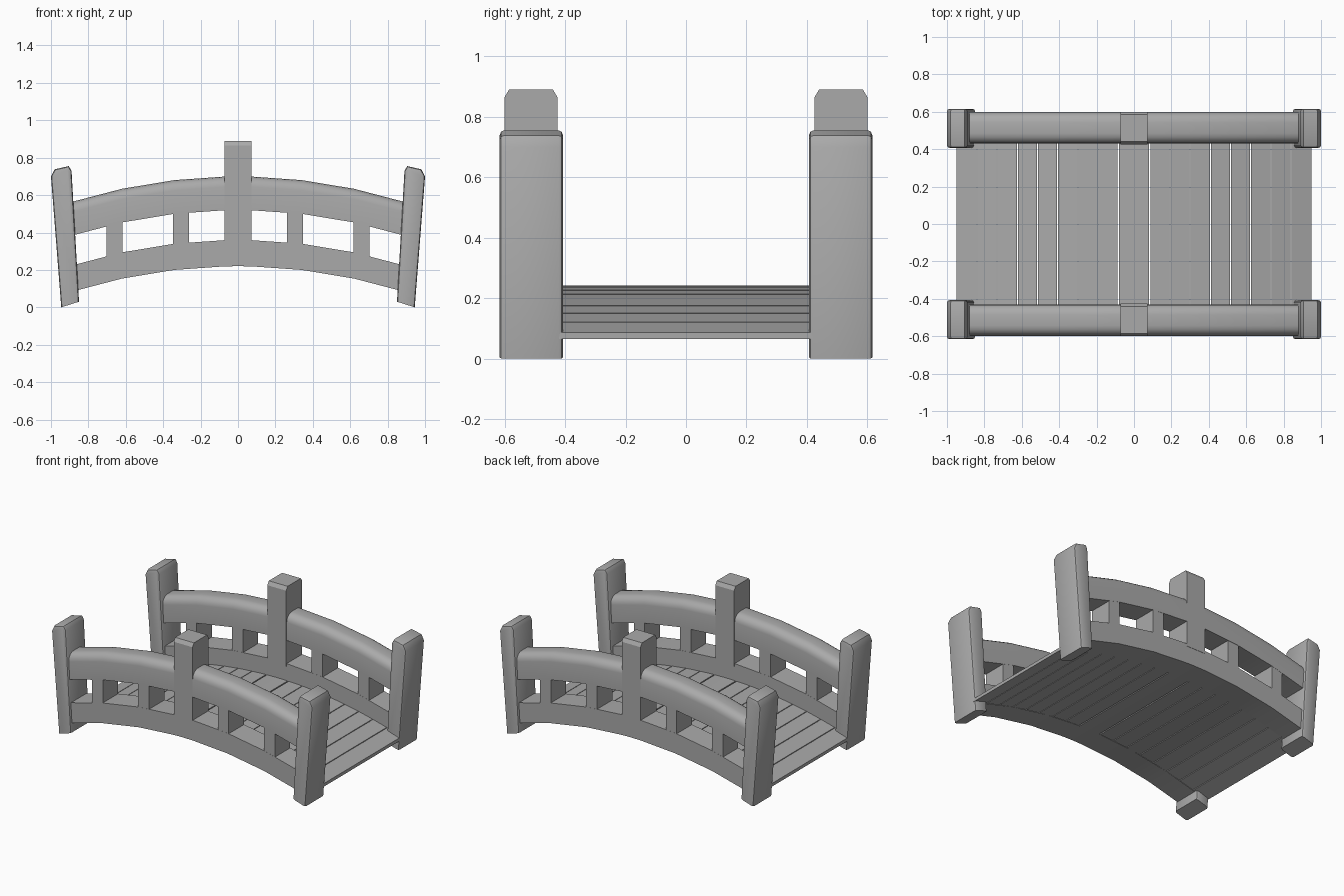
import bpy, bmesh, math

if "Cube" in bpy.data.objects:
    bpy.data.objects.remove(bpy.data.objects["Cube"], do_unlink=True)

GREY = (0.4, 0.4, 0.4, 1)
mat = bpy.data.materials.new("plain grey")
mat.use_nodes = True
mat.diffuse_color = GREY
mat.node_tree.nodes["Principled BSDF"].inputs["Base Color"].default_value = GREY

HALF_LENGTH = 0.95
STATIONS = [-0.9, -0.62, -0.34, -0.07, 0, 0.07, 0.34, 0.62, 0.9]


def arch(x):
    """Height change of the bridge curve at x."""
    return -0.172 * x * x


def finish(name, bm, smooth=False):
    bmesh.ops.recalc_face_normals(bm, faces=bm.faces[:])
    mesh = bpy.data.meshes.new(name)
    bm.to_mesh(mesh)
    bm.free()
    mesh.materials.append(mat)
    obj = bpy.data.objects.new(name, mesh)
    bpy.context.collection.objects.link(obj)
    if smooth:
        bpy.ops.object.select_all(action="DESELECT")
        obj.select_set(True)
        bpy.context.view_layer.objects.active = obj
        bpy.ops.object.shade_smooth_by_angle(angle=math.radians(35))
    return obj


def loft(bm, rings):
    """Join matching rings of points into a closed solid."""
    loops = [[bm.verts.new(p) for p in ring] for ring in rings]
    n = len(loops[0])
    for a, b in zip(loops, loops[1:]):
        for i in range(n):
            j = (i + 1) % n
            bm.faces.new((a[i], a[j], b[j], b[i]))
    bm.faces.new(loops[0])
    bm.faces.new(loops[-1])


def arched_beam(name, section, stations, smooth=True):
    bm = bmesh.new()
    loft(bm, [[(x, y, z + arch(x)) for y, z in section] for x in stations])
    return finish(name, bm, smooth)


def rounded_rail(y0, y1, z0, z1, r):
    """Rail section with a flat underside and rounded top edges."""
    pts = [(y0, z0), (y1, z0)]
    for cy, start in ((y1 - r, 0), (y0 + r, 90)):
        for k in range(5):
            t = math.radians(start + 22.5 * k)
            pts.append((cy + r * math.cos(t), z1 - r + r * math.sin(t)))
    return pts


def rectangle(y0, y1, z0, z1):
    return [(y0, z0), (y1, z0), (y1, z1), (y0, z1)]


def flip(section, side):
    return [(side * y, z) for y, z in section]


# Leaning end post outline, in x and z, for the +x end
POST = [(0.945, 0), (0.85, 0.03), (0.89, 0.73), (0.905, 0.755),
        (0.98, 0.738), (1.0, 0.70)]

for side, side_name in ((-1, "front"), (1, "back")):
    # Curved beams
    arched_beam(side_name + "_handrail",
                flip(rounded_rail(0.43, 0.598, 0.52, 0.70, 0.055), side), STATIONS)
    arched_beam(side_name + "_lower_beam",
                flip(rectangle(0.43, 0.598, 0.22, 0.36), side), STATIONS)

    # Middle post with chamfered top
    top = [(0.425, 0.34), (0.6, 0.34), (0.6, 0.865), (0.585, 0.89),
           (0.44, 0.89), (0.425, 0.865)]
    bm = bmesh.new()
    loft(bm, [[(x, y, z) for y, z in flip(top, side)] for x in (-0.072, 0.072)])
    finish(side_name + "_middle_post", bm)

    for end, end_name in ((-1, "right"), (1, "left")):
        # Balusters between beam and rail
        for x, label in ((0.305, "inner"), (0.66, "outer")):
            arched_beam(f"{side_name}_{end_name}_{label}_baluster",
                        flip(rectangle(0.431, 0.597, 0.33, 0.55), side),
                        [end * x - 0.042, end * x + 0.042], False)

        # End posts with softened edges
        bm = bmesh.new()
        loft(bm, [[(end * x, side * y, z) for x, z in POST] for y in (0.407, 0.616)])
        edges = [e for e in bm.edges
                 if max(v.co.z for v in e.verts) > 0.1
                 and abs(e.verts[0].co.y - e.verts[1].co.y) < 0.01]
        bmesh.ops.bevel(bm, geom=edges, offset=0.014, segments=2,
                        profile=0.5, affect="EDGES")
        finish(f"{side_name}_{end_name}_end_post", bm, True)

# Deck planks: a wide middle one and eight on each side
deck = rectangle(-0.432, 0.432, 0.22, 0.242)
arched_beam("middle_plank", deck, [-0.079, 0, 0.079], False)
pitch = (HALF_LENGTH - 0.087) / 8
for end, end_name in ((-1, "right"), (1, "left")):
    for i in range(8):
        start = 0.087 + i * pitch
        stop = start + pitch - (0.005 if i < 7 else 0)
        arched_beam(f"{end_name}_plank_{i + 1}", deck,
                    [end * start, end * stop], False)
